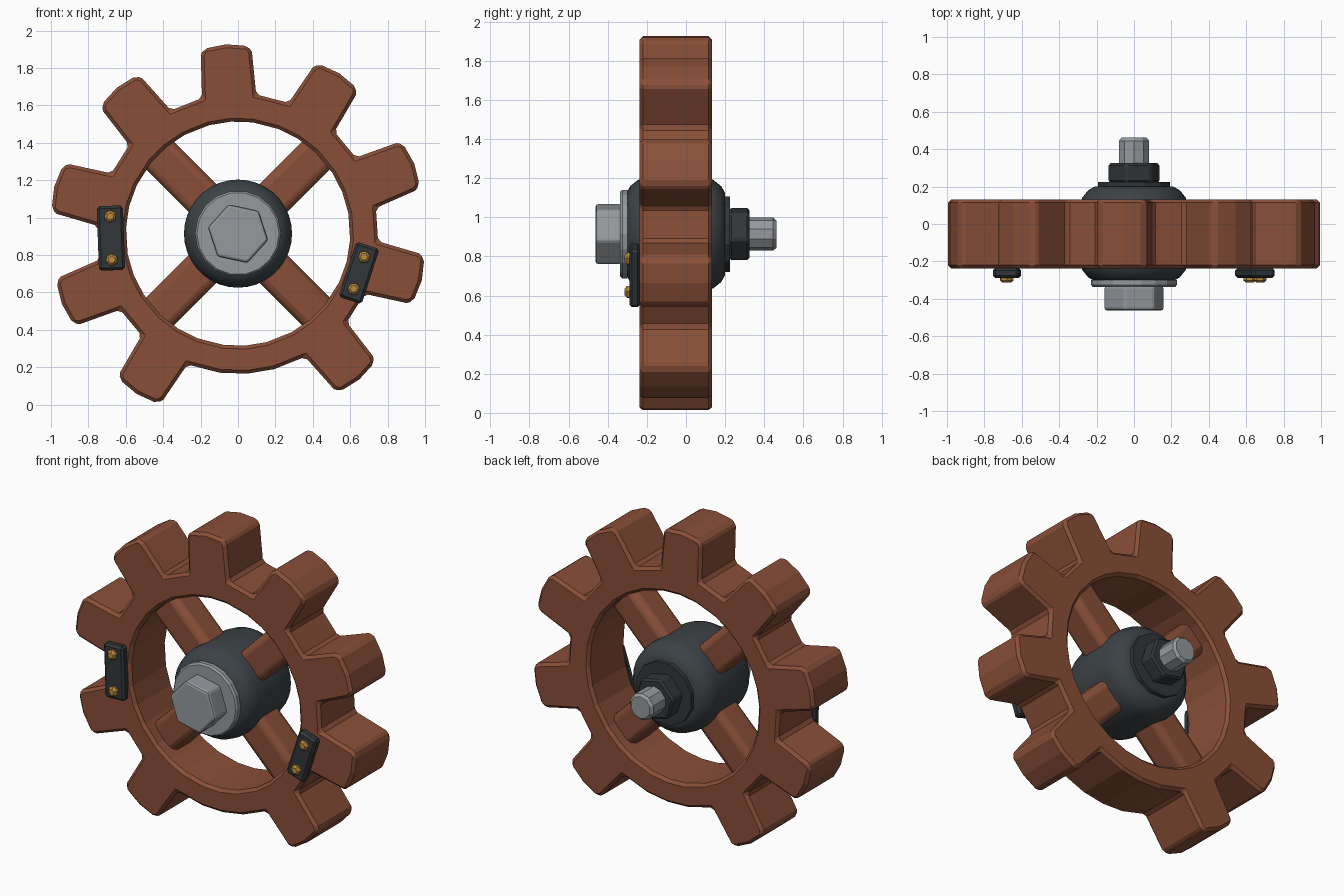
import bpy, bmesh, math
from mathutils import Matrix, Vector

if "Cube" in bpy.data.objects:
    bpy.data.objects.remove(bpy.data.objects["Cube"])

CZ = 0.914           # height of the wheel axis
Y0, Y1 = -0.238, 0.132   # front and back of the gear rim


def material(name, rgb):
    m = bpy.data.materials.new(name)
    m.diffuse_color = (*rgb, 1)
    m.use_nodes = True
    m.node_tree.nodes["Principled BSDF"].inputs["Base Color"].default_value = m.diffuse_color
    return m


RUST = material("rust_brown", (0.25, 0.078, 0.040))
DARK = material("dark_iron", (0.045, 0.054, 0.061))
BLACK = material("black_iron", (0.032, 0.037, 0.042))
STEEL = material("light_steel", (0.30, 0.32, 0.34))
BRASS = material("brass", (0.50, 0.26, 0.045))


def finish(bm, name, mat, bevel=0, segments=1, limit=50, smooth=None):
    bmesh.ops.recalc_face_normals(bm, faces=bm.faces)
    me = bpy.data.meshes.new(name)
    bm.to_mesh(me)
    bm.free()
    me.materials.append(mat)
    ob = bpy.data.objects.new(name, me)
    bpy.context.collection.objects.link(ob)
    if bevel:
        b = ob.modifiers.new("bevel", 'BEVEL')
        b.width, b.segments = bevel, segments
        b.limit_method, b.angle_limit = 'ANGLE', math.radians(limit)
    if smooth:
        bpy.ops.object.select_all(action='DESELECT')
        ob.select_set(True)
        bpy.context.view_layer.objects.active = ob
        bpy.ops.object.shade_smooth_by_angle(angle=math.radians(smooth))
    return ob


def turned(name, mat, profile, sides, phase=0, centre=(0, CZ), **kw):
    """Solid turned about the y direction from (y, radius) pairs."""
    bm = bmesh.new()
    rings = []
    for y, r in profile:
        angles = [math.radians(phase) + math.tau * i / sides for i in range(sides)]
        rings.append([bm.verts.new((centre[0] + r * math.cos(a), y,
                                    centre[1] + r * math.sin(a))) for a in angles])
    for a, b in zip(rings, rings[1:]):
        for i in range(sides):
            j = (i + 1) % sides
            bm.faces.new((a[i], a[j], b[j], b[i]))
    bm.faces.new(rings[0])
    bm.faces.new(rings[-1])
    return finish(bm, name, mat, **kw)


def block(name, mat, centre, size, turn, **kw):
    """Box turned about the y direction."""
    bm = bmesh.new()
    m = (Matrix.Translation(centre) @ Matrix.Rotation(math.radians(turn), 4, 'Y')
         @ Matrix.Diagonal((*size, 1)))
    bmesh.ops.create_cube(bm, size=1, matrix=m)
    return finish(bm, name, mat, **kw)


# Gear rim: ten sectors, one tooth missing at the bottom
def build_gear():
    bm = bmesh.new()
    root_r, hole_r, half = 0.75, 0.60, math.asin(0.145 / 0.75)
    tip = [(0.965, 0.137), (0.998, 0.118), (1.014, 0), (0.998, -0.118), (0.965, -0.137)]
    start = math.radians(93.7)

    def polar(r, a):
        return bm.verts.new((r * math.cos(a), Y0, CZ + r * math.sin(a)))

    angles = [start + math.tau * s / 10 + d for s in range(10) for d in (-half, 0, half)]
    root = [polar(root_r, a) for a in angles]
    hole = [polar(hole_r, a) for a in angles]
    n = len(angles)
    for i in range(n):
        j = (i + 1) % n
        bm.faces.new((hole[i], root[i], root[j], hole[j]))
    for s in range(10):
        if s == 5:
            continue
        c, d = math.cos(start + math.tau * s / 10), math.sin(start + math.tau * s / 10)
        outer = [bm.verts.new((u * c - v * d, Y0, CZ + u * d + v * c)) for u, v in tip]
        bm.faces.new(root[3 * s:3 * s + 3] + outer)
    bmesh.ops.recalc_face_normals(bm, faces=bm.faces)
    ext = bmesh.ops.extrude_face_region(bm, geom=bm.faces[:], use_keep_orig=True)
    moved = [g for g in ext["geom"] if isinstance(g, bmesh.types.BMVert)]
    bmesh.ops.translate(bm, verts=moved, vec=(0, Y1 - Y0, 0))
    return finish(bm, "gear_rim", RUST, bevel=0.018)


build_gear()

# Crossed spokes
for k, turn in enumerate((45, -45)):
    block(f"spoke_bar_{k + 1}", RUST, (0, -0.053, CZ), (1.30, 0.21, 0.21), turn,
          bevel=0.045, segments=3, smooth=40)

# Hub barrel
turned("hub", DARK, [(-0.305, 0.21), (-0.285, 0.245), (-0.245, 0.277), (-0.20, 0.289),
                     (0.09, 0.289), (0.14, 0.277), (0.18, 0.245), (0.20, 0.21)],
       36, smooth=35)

# Front washer and bolt head
turned("front_washer", STEEL, [(-0.30, 0.23), (-0.325, 0.23), (-0.337, 0.22)], 18)
turned("bolt_head", STEEL, [(-0.33, 0.165), (-0.462, 0.165)], 6, 48, bevel=0.015, segments=2)

# Back washer, nut and threaded end
turned("back_washer", BLACK, [(0.195, 0.20), (0.225, 0.20)], 12, 15)
turned("back_nut", BLACK, [(0.22, 0.142), (0.325, 0.142)], 6, 48, bevel=0.012)
turned("bolt_end", STEEL, [(0.30, 0.085), (0.445, 0.085), (0.462, 0.07)], 10, 18)

# Repair plates with brass studs
for side, ang, length, width, gap in (("left", 182, 0.345, 0.14, 0.116),
                                      ("right", -18, 0.31, 0.13, 0.09)):
    a = math.radians(ang)
    out = Vector((math.cos(a), 0, math.sin(a)))
    along = Vector((-math.sin(a), 0, math.cos(a)))
    c = out * 0.68 + Vector((0, -0.262, CZ))
    block(f"{side}_plate", BLACK, c, (width, 0.056, length), -ang, bevel=0.014)
    for k in (-1, 1):
        p = c + along * gap * k
        turned(f"{side}_stud_{(k + 3) // 2}", BRASS,
               [(-0.28, 0.034), (-0.302, 0.034), (-0.314, 0.02)], 6, ang + 20,
               centre=(p.x, p.z))
